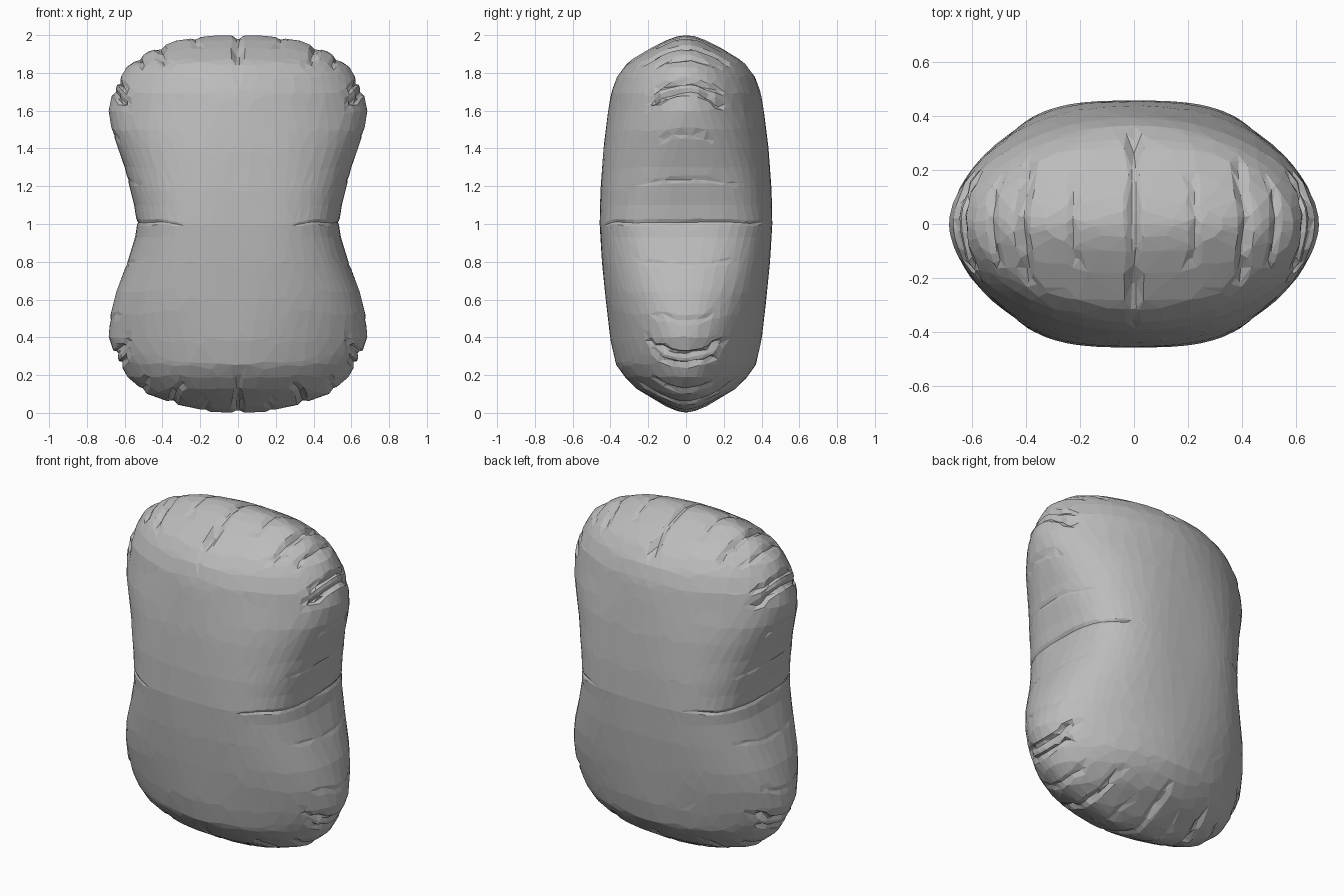
import bpy, bmesh, math
from mathutils import Vector

cube = bpy.data.objects.get("Cube")
if cube:
    bpy.data.objects.remove(cube, do_unlink=True)

# Seam outline of the right half, bottom to top (height, half width)
OUTLINE = [(0, 0), (.004, .13), (.045, .33), (.1, .48), (.19, .585), (.3, .65), (.4, .685),
           (.52, .675), (.64, .645), (.8, .585), (.93, .545), (1, .535), (1.1, .55), (1.3, .6),
           (1.5, .67), (1.6, .685), (1.7, .665), (1.83, .59), (1.91, .48), (1.97, .33),
           (1.996, .15), (2, 0)]
# Half thickness on the middle line by height
DEPTH = [(0, 0), (.01, .05), (.03, .1), (.125, .26), (.19, .325), (.255, .37), (.385, .4),
         (.6, .425), (.8, .445), (1, .457), (1.18, .453), (1.4, .437), (1.6, .412), (1.69, .397),
         (1.78, .365), (1.86, .305), (1.935, .18), (1.975, .1), (1.993, .05), (2, 0)]
# Folds running inwards from the seam: angle, inner end, depth, half width
FOLDS = [(90, .75, .03, 1.8), (-90, .77, .03, 1.8), (1, .5, .02, 1.8),
         (47, .86, .04, 1.6), (-47, .86, .04, 1.6), (50, .9, .03, 1.2), (-50, .9, .03, 1.2),
         (66, .88, .028, 1.7), (-70, .86, .032, 1.7), (77, .92, .014, 1.3), (-80, .93, .012, 1.2),
         (59, .92, .018, 1.3), (-60, .92, .018, 1.3), (36, .93, .015, 1.3), (-37, .9, .015, 1.3),
         (22, .82, .01, 1.4), (-20, .82, .01, 1.4)]


def lookup(table, value):
    for (a, va), (b, vb) in zip(table, table[1:]):
        if value <= b:
            return va + (vb - va) * max(0, value - a) / (b - a)
    return table[-1][1]


def seam_radius(c, s):
    """Distance from the middle to the seam along a direction."""
    for (z0, x0), (z1, x1) in zip(OUTLINE, OUTLINE[1:]):
        start = x0 * s - (z0 - 1) * c
        end = x1 * s - (z1 - 1) * c
        if start >= 0 >= end:
            f = start / (start - end)
            return math.hypot(x0 + (x1 - x0) * f, z0 + (z1 - z0) * f - 1)


def half_depth(x, z):
    """Boxy section at the waist, oval sections in the two lobes."""
    p = 3 - 1.1 * min(1, abs(z - 1) / .6)
    across = min(1, abs(x) / max(lookup(OUTLINE, z), .001))
    return lookup(DEPTH, z) * (1 - across ** p) ** (1 / p)


def fold_depth(angle, t, side):
    """Inward pull of all folds, with a ragged, wandering crease line."""
    total = 0
    for i, (centre, inner, depth, width) in enumerate(FOLDS):
        if t <= inner:
            continue
        reach = (t - inner) / (1 - inner)
        wander = 1.5 * math.sin(9 * reach + i * 2 + side) * (1 - reach)
        gap = abs(angle - centre - wander) / width
        if gap < 1:
            ragged = .75 + .25 * math.sin(14 * reach + i * 3 + side)
            total += depth * ragged * (1 - gap) * min(1, reach * 2.5)
    return min(total, .045)


def surface_point(theta, t, side):
    c, s = math.cos(theta), math.sin(theta)
    radius = seam_radius(abs(c), s) * t
    x, z = c * radius, 1 + s * radius
    y = side * half_depth(x, z) if t < 1 else 0
    k = 1 - fold_depth(math.degrees(math.asin(s)), t, side)
    return Vector((x * k, y * k, 1 + (z - 1) * k))


# Puffed cushion: rings from the front centre over the seam to the back centre
SEGMENTS, RINGS = 400, 28
bm = bmesh.new()
levels = [(math.sin(i / RINGS * math.pi / 2), -1) for i in range(1, RINGS)]
levels += [(1, -1)] + [(t, 1) for t, _ in reversed(levels)]
rings = [[bm.verts.new(surface_point(2 * math.pi * (j + .5) / SEGMENTS, t, side))
          for j in range(SEGMENTS)] for t, side in levels]
for a, b in zip(rings, rings[1:]):
    for j in range(SEGMENTS):
        n = (j + 1) % SEGMENTS
        bm.faces.new((a[j], a[n], b[n], b[j]))
for ring, side in ((rings[0], -1), (rings[-1], 1)):
    hub = bm.verts.new((0, side * .457, 1))
    for j in range(SEGMENTS):
        bm.faces.new((hub, ring[j], ring[(j + 1) % SEGMENTS]))
bmesh.ops.recalc_face_normals(bm, faces=bm.faces)
mesh = bpy.data.meshes.new("puffed_cushion")
bm.to_mesh(mesh)
bm.free()
cushion = bpy.data.objects.new("puffed_cushion", mesh)
bpy.context.collection.objects.link(cushion)

# Coarse irregular facets
facets = cushion.modifiers.new("facets", "DECIMATE")
facets.ratio = .08

# Plain grey cloth
cloth = bpy.data.materials.new("grey_cloth")
cloth.use_nodes = True
cloth.diffuse_color = (.5, .5, .5, 1)
cloth.node_tree.nodes["Principled BSDF"].inputs["Base Color"].default_value = (.5, .5, .5, 1)
mesh.materials.append(cloth)
